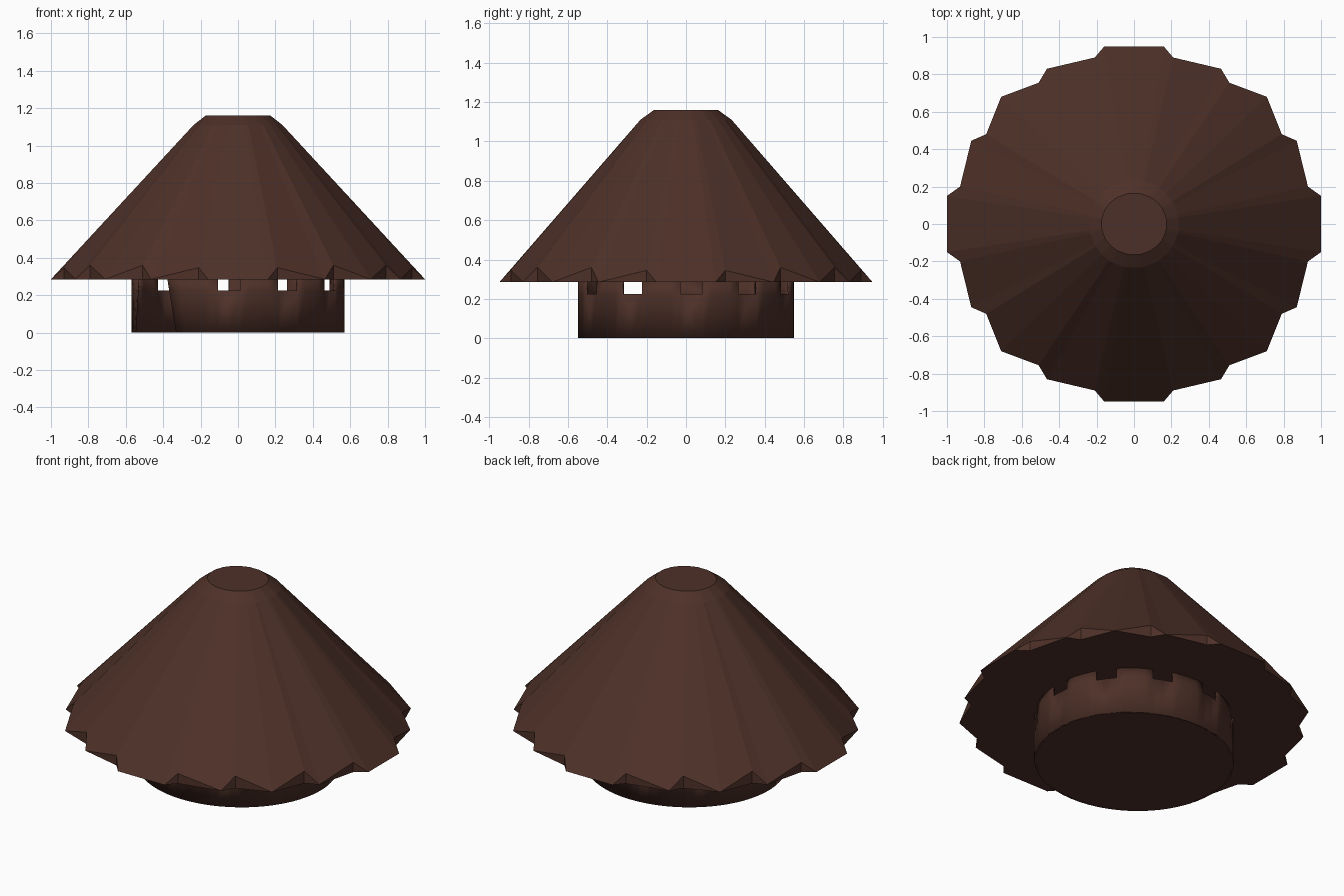
import bpy, bmesh, math

if "Cube" in bpy.data.objects:
    bpy.data.objects.remove(bpy.data.objects["Cube"])

brown = bpy.data.materials.new("dark_brown")
brown.diffuse_color = (0.075, 0.030, 0.021, 1)
brown.use_nodes = True
brown.node_tree.nodes["Principled BSDF"].inputs["Base Color"].default_value = brown.diffuse_color

EAVE, SHOULDER, TOP = 0.285, 1.11, 1.16


def finish(bm, name, smooth=False):
    bmesh.ops.recalc_face_normals(bm, faces=bm.faces)
    me = bpy.data.meshes.new(name)
    bm.to_mesh(me)
    bm.free()
    ob = bpy.data.objects.new(name, me)
    bpy.context.collection.objects.link(ob)
    me.materials.append(brown)
    if smooth:
        bpy.ops.object.select_all(action='DESELECT')
        ob.select_set(True)
        bpy.context.view_layer.objects.active = ob
        bpy.ops.object.shade_smooth_by_angle(angle=math.radians(30))
    return ob


# roof: ragged eave outline of one quadrant (x, y, height of the roof edge), mirrored
quadrant = [(0.16, 0.948, 0), (0.21, 0.89, 0.062), (0.465, 0.83, 0), (0.51, 0.755, 0.075),
            (0.71, 0.68, 0), (0.79, 0.48, 0.075), (0.87, 0.445, 0), (0.93, 0.20, 0.06),
            (1.0, 0.15, 0)]
outline = [(sx * x, sy * y, h) for sx in (1, -1) for sy in (1, -1) for x, y, h in quadrant]
outline.sort(key=lambda p: math.atan2(p[1], p[0]))

bm = bmesh.new()
base, edge, shoulder, cap = [], [], [], []
for x, y, h in outline:
    a = math.atan2(y, x)
    c, s = math.cos(a), math.sin(a)
    b = bm.verts.new((x, y, EAVE))
    base.append(b)
    edge.append(bm.verts.new((x, y, EAVE + h)) if h else b)
    shoulder.append(bm.verts.new((0.24 * c, 0.235 * s, SHOULDER)))
    cap.append(bm.verts.new((0.175 * c, 0.165 * s, TOP)))
n = len(outline)
for i in range(n):
    j = (i + 1) % n
    for lo, hi in ((base, edge), (edge, shoulder), (shoulder, cap)):
        loop = list(dict.fromkeys((lo[i], lo[j], hi[j], hi[i])))
        if len(loop) > 2:
            bm.faces.new(loop)
bm.faces.new(cap)
bm.faces.new(base[::-1])
finish(bm, "roof")

# wall: round, with windows under the eave and a door that widens downwards
RX, RY, SILL = 0.57, 0.548, 0.225
DOOR = -146
windows = [-95, -62, -30, 3, 35, 68, 101, 134, 165]
edges = [e for w in windows for e in (w - 6, w + 6)]


def door_half(z):
    return 20.5 - 6 * z / EAVE


def around(deg, z):
    a = math.radians(deg)
    return (RX * math.cos(a), RY * math.sin(a), z)


def columns(z):
    stops = [DOOR + door_half(z)] + edges + [DOOR + 360 - door_half(z)]
    cols, is_window = [stops[0]], []
    for k in range(len(stops) - 1):
        parts = 2 if k % 2 else 4
        for p in range(1, parts + 1):
            cols.append(stops[k] + (stops[k + 1] - stops[k]) * p / parts)
            is_window.append(k % 2 == 1)
    return cols, is_window


bm = bmesh.new()
rows = []
for z in (0, SILL, EAVE):
    cols, is_window = columns(z)
    rows.append([bm.verts.new(around(d, z)) for d in cols])
for r in range(2):
    for i, win in enumerate(is_window):
        if r == 1 and win:
            continue
        bm.faces.new((rows[r][i], rows[r][i + 1], rows[r + 1][i + 1], rows[r + 1][i]))
bmesh.ops.delete(bm, geom=[v for v in bm.verts if not v.link_faces], context='VERTS')
wall = finish(bm, "wall", smooth=True)
mod = wall.modifiers.new("thickness", 'SOLIDIFY')
mod.thickness = 0.01
mod.offset = -1

# floor disc
bm = bmesh.new()
bm.faces.new([bm.verts.new(around(d, 0)) for d in range(0, 360, 6)][::-1])
me_floor = finish(bm, "floor")
